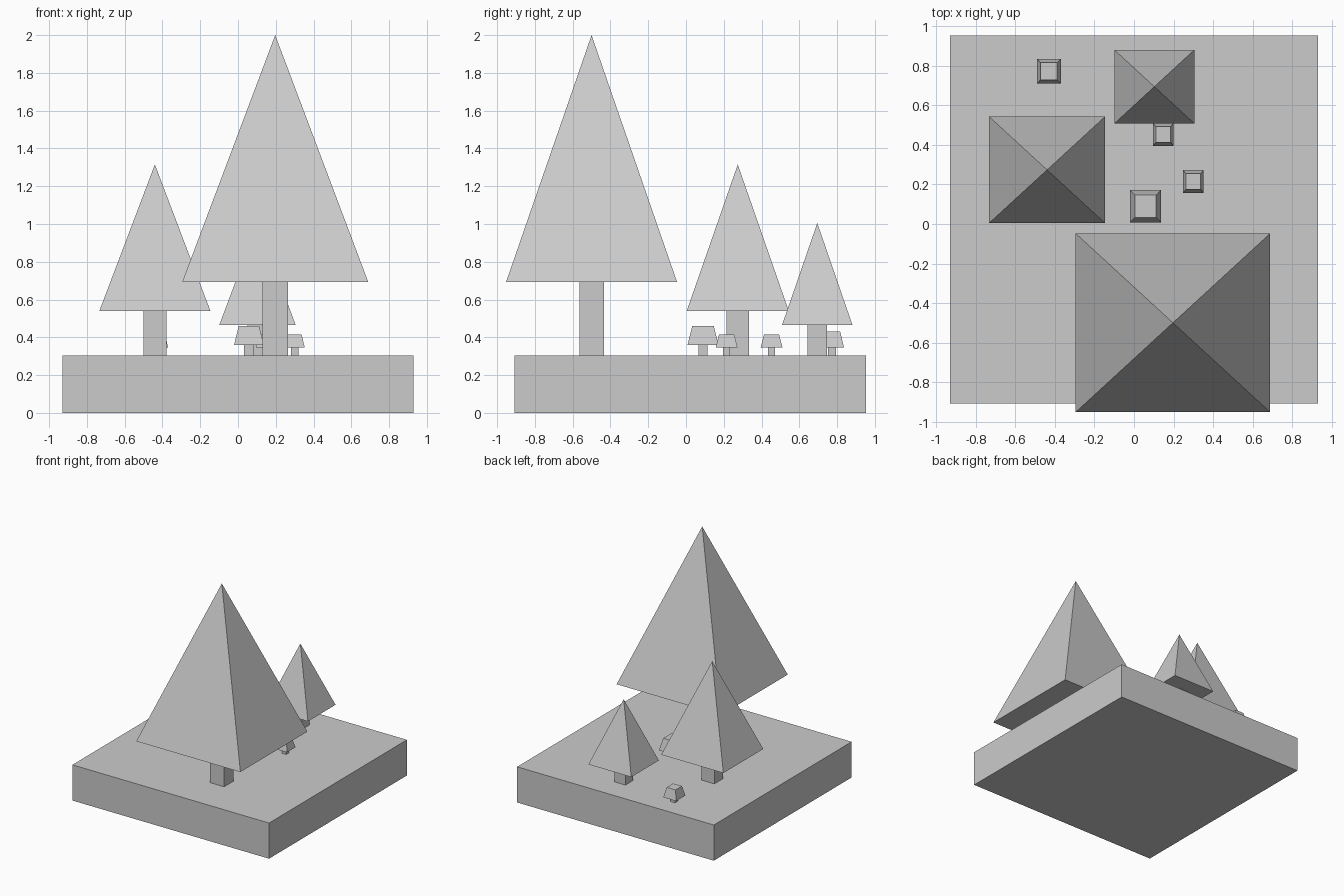
import bpy
import math

if "Cube" in bpy.data.objects:
    bpy.data.objects.remove(bpy.data.objects["Cube"], do_unlink=True)

GROUND = 0.305

grey = bpy.data.materials.new("plain grey")
grey.use_nodes = True
colour = (0.6, 0.6, 0.6, 1)
grey.diffuse_color = colour
grey.node_tree.nodes["Principled BSDF"].inputs["Base Color"].default_value = colour


def frustum(name, x, y, z0, z1, width, depth, taper=1.0):
    """Four-sided block from z0 to z1; taper scales its top, 0 gives a point."""
    r = math.sqrt(0.5)  # corner radius of a unit square
    bpy.ops.mesh.primitive_cone_add(vertices=4, radius1=r, radius2=r * taper,
                                    depth=1, location=(0, 0, 0))
    ob = bpy.context.object
    ob.name = ob.data.name = name
    for v in ob.data.vertices:
        # turn the square parallel to the axes, then size it
        a, b = v.co.x, v.co.y
        v.co = ((a - b) * r * width, (a + b) * r * depth, v.co.z * (z1 - z0))
    ob.location = (x, y, (z0 + z1) / 2)
    ob.data.materials.append(grey)
    return ob


def tree(name, x, y, width, depth, skirt, tip, trunk):
    frustum(name + "_trunk", x, y, GROUND, skirt, trunk, trunk * 0.97)
    frustum(name + "_foliage", x, y, skirt, tip, width, depth, 0)


def mushroom(name, x, y, width, depth, rim, top, stem):
    frustum(name + "_stem", x, y, GROUND, rim, stem, stem)
    frustum(name + "_cap", x, y, rim, top, width, depth, 0.69)


# Ground slab
frustum("ground_slab", 0, 0.022, 0, GROUND, 1.86, 1.862)

# Trees
tree("large_tree", 0.197, -0.5, 0.985, 0.905, 0.693, 2.0, 0.134)
tree("medium_tree", -0.44, 0.274, 0.588, 0.54, 0.54, 1.315, 0.122)
tree("small_tree", 0.103, 0.695, 0.405, 0.373, 0.465, 1.005, 0.105)

# Mushrooms
mushroom("large_mushroom", 0.058, 0.09, 0.157, 0.164, 0.36, 0.46, 0.05)
mushroom("right_mushroom", 0.3, 0.215, 0.106, 0.115, 0.347, 0.416, 0.038)
mushroom("middle_mushroom", 0.148, 0.453, 0.106, 0.115, 0.347, 0.416, 0.038)
mushroom("back_mushroom", -0.431, 0.773, 0.121, 0.126, 0.347, 0.43, 0.04)
